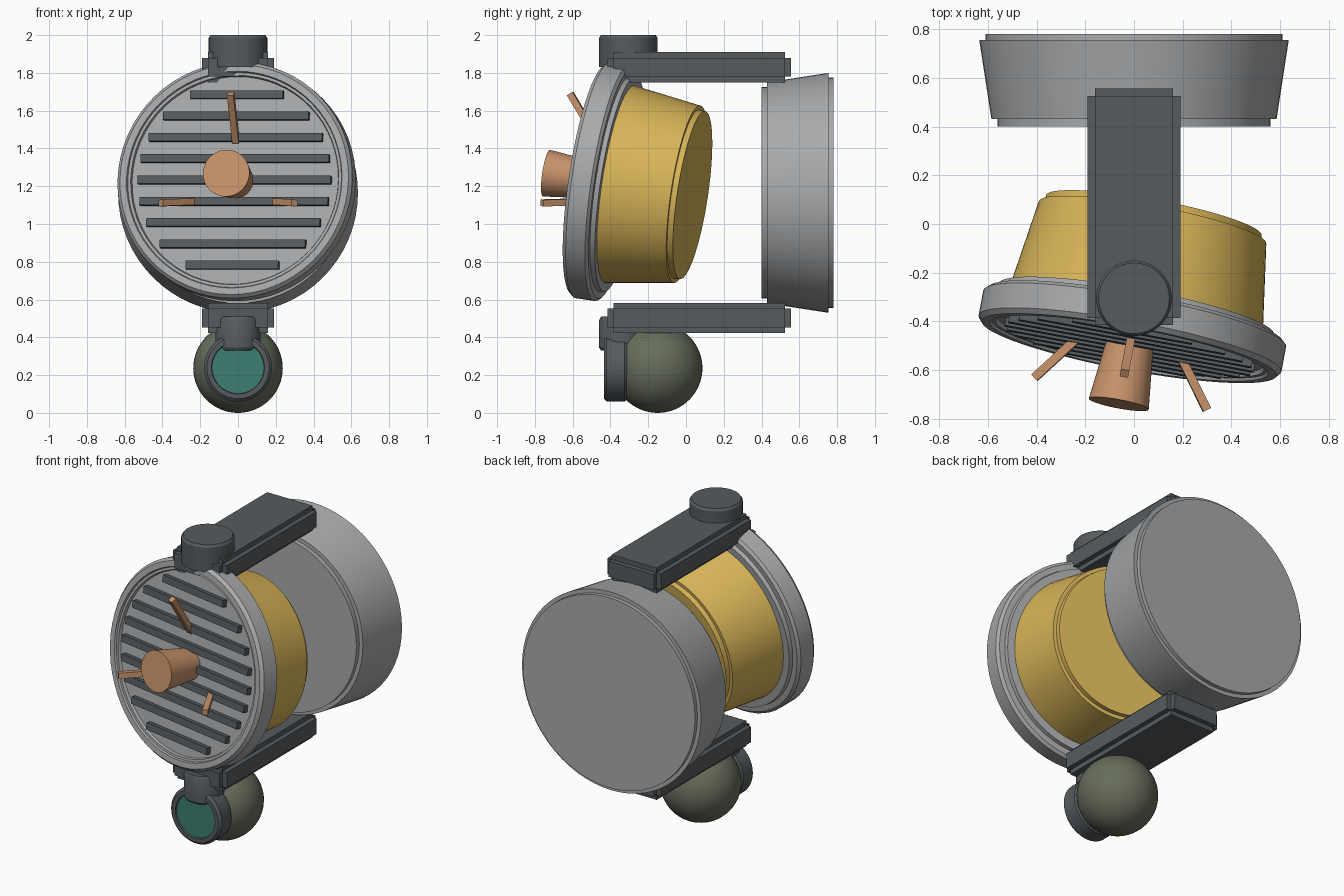
import bpy, bmesh, math
from mathutils import Matrix, Vector

if "Cube" in bpy.data.objects:
    bpy.data.objects.remove(bpy.data.objects["Cube"])


def material(name, rgb):
    m = bpy.data.materials.new(name)
    m.use_nodes = True
    m.diffuse_color = (*rgb, 1)
    m.node_tree.nodes["Principled BSDF"].inputs["Base Color"].default_value = (*rgb, 1)
    return m


slate = material("slate", (0.093, 0.105, 0.112))
grey = material("light grey", (0.39, 0.4, 0.41))
yellow = material("mustard yellow", (0.7, 0.47, 0.1))
copper = material("copper", (0.57, 0.29, 0.145))
teal = material("teal", (0.048, 0.21, 0.17))
olive = material("olive", (0.135, 0.152, 0.105))

parts = []


def finish(name, bm, mat, matrix=Matrix()):
    bmesh.ops.recalc_face_normals(bm, faces=bm.faces)
    mesh = bpy.data.meshes.new(name)
    bm.to_mesh(mesh)
    bm.free()
    mesh.materials.append(mat)
    ob = bpy.data.objects.new(name, mesh)
    ob.matrix_world = matrix
    bpy.context.collection.objects.link(ob)
    parts.append(ob)
    return ob


def lathe(name, profile, mat, matrix, steps=64):
    """Turn (radius, distance) points around the local y axis and cap both ends."""
    bm = bmesh.new()
    rings = []
    for r, y in profile:
        angles = [2 * math.pi * i / steps for i in range(steps)]
        rings.append([bm.verts.new((r * math.cos(a), y, r * math.sin(a))) for a in angles])
    for a, b in zip(rings, rings[1:]):
        for i in range(steps):
            j = (i + 1) % steps
            bm.faces.new((a[i], a[j], b[j], b[i]))
    bm.faces.new(rings[0])
    bm.faces.new(rings[-1])
    return finish(name, bm, mat, matrix)


def add_box(bm, centre, size, rotation=Matrix()):
    m = Matrix.Translation(centre) @ rotation @ Matrix.Diagonal((*size, 1))
    bmesh.ops.create_cube(bm, size=1, matrix=m)


def at(x, y, z):
    return Matrix.Translation((x, y, z))


# Rear drum
lathe("rear_drum", [(0.56, 0.40), (0.56, 0.43), (0.585, 0.43), (0.635, 0.755),
                    (0.61, 0.755), (0.61, 0.78)], grey, at(0, 0, 1.165))

# Upper and lower arms, each a block with a raised panel on every side
for name, z in (("upper_arm", 1.83), ("lower_arm", 0.503)):
    bm = bmesh.new()
    for size in ((0.32, 0.91, 0.16), (0.38, 0.91, 0.1), (0.32, 0.97, 0.1)):
        add_box(bm, (0, 0.07, z), size)
    finish(name, bm, slate)

# Pivots standing on the arms
upright = Matrix.Rotation(math.pi / 2, 4, "X")
lathe("upper_pivot", [(0.155, 1.83), (0.155, 1.985), (0.145, 2.0)], slate, at(0, -0.305, 0) @ upright)
lathe("lower_pivot", [(0.11, 0.33), (0.12, 0.345), (0.12, 0.49), (0.11, 0.51)], slate,
      at(0, -0.34, 0) @ upright)

# Tilted head frame: local y runs backward from the front face
back = Vector((0.186, 1, -0.15)).normalized()
side = Vector((back.y, -back.x, 0)).normalized()
up = side.cross(back)
turn = Matrix((side, back, up)).transposed().to_4x4()
head = at(-0.02, -0.51, 1.235) @ turn

lathe("head_rim", [(0.555, 0.03), (0.56, 0.012), (0.575, 0.012), (0.58, 0), (0.615, 0),
                   (0.632, 0.02), (0.632, 0.125), (0.615, 0.14), (0.58, 0.14), (0.575, 0.165)],
      grey, head)
lathe("head_shell", [(0.53, 0.15), (0.475, 0.53), (0.453, 0.53), (0.45, 0.56)], yellow, head)

# Grille slats, cut to the circle of the face
bm = bmesh.new()
for i in range(-4, 5):
    z = 0.114 * i
    add_box(bm, (0, 0.017, z), (2 * math.sqrt(0.52 ** 2 - z * z), 0.04, 0.043))
finish("grille_slats", bm, slate, head)

# Central cone and three splayed prongs
lathe("centre_cone", [(0.125, -0.235), (0.095, 0.04)], copper, head)
for name, base, tip in (("top_prong", (0, 0.02, 0.205), (0, -0.17, 0.435)),
                        ("right_prong", (-0.215, 0.02, -0.115), (-0.36, -0.17, -0.15)),
                        ("left_prong", (0.215, 0.02, -0.115), (0.36, -0.17, -0.15))):
    a, b = Vector(base), Vector(tip)
    bm = bmesh.new()
    add_box(bm, (a + b) / 2, (0.035, 0.035, (b - a).length),
            (b - a).to_track_quat("Z", "Y").to_matrix().to_4x4())
    finish(name, bm, copper, head)

# Eye ball hanging below, with lens ring and lens
bm = bmesh.new()
bmesh.ops.create_uvsphere(bm, u_segments=48, v_segments=32, radius=0.237)
finish("eye_ball", bm, olive, at(0, -0.15, 0.237))
lathe("lens_ring", [(0.135, -0.415), (0.14, -0.435), (0.165, -0.435), (0.18, -0.42),
                    (0.18, -0.325), (0.165, -0.305)], slate, at(0, 0, 0.24))
lathe("lens", [(0.137, -0.425), (0.137, -0.41)], teal, at(0, 0, 0.24))

# Smooth shading with sharp edges kept
bpy.ops.object.select_all(action="DESELECT")
for ob in parts:
    ob.select_set(True)
bpy.context.view_layer.objects.active = parts[0]
bpy.ops.object.shade_smooth_by_angle(angle=math.radians(30))
